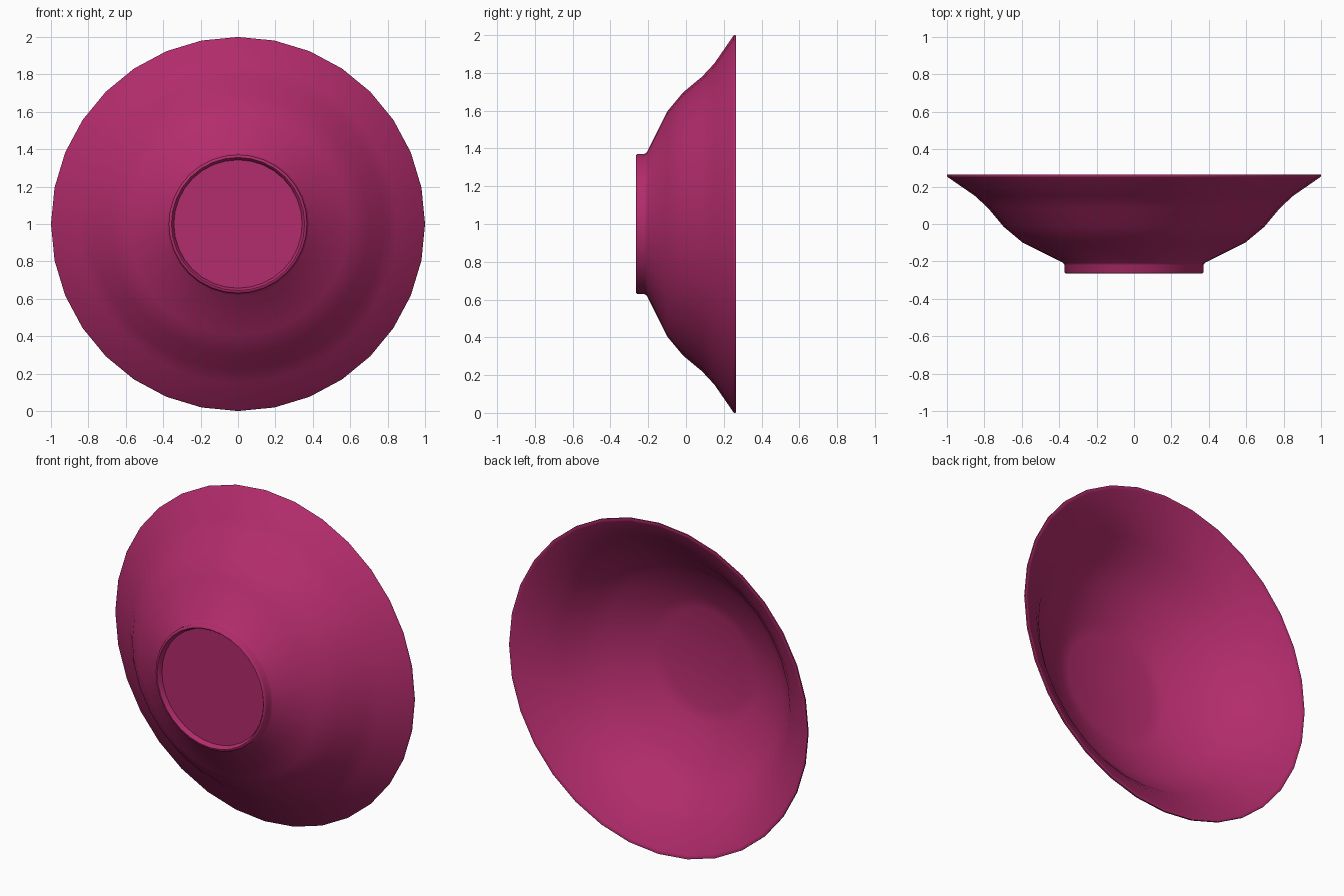
import bpy, bmesh, math

if "Cube" in bpy.data.objects:
    bpy.data.objects.remove(bpy.data.objects["Cube"])

SEGMENTS = 32
CENTRE_Z = 1.0

# Half profile as (radius, y), from the foot recess round the rim to the floor inside
profile = [
    (0.0, -0.237), (0.343, -0.237), (0.350, -0.258), (0.356, -0.265),
    (0.366, -0.264), (0.371, -0.257), (0.371, -0.220), (0.380, -0.207),
    (0.595, -0.100), (0.697, -0.015), (0.780, 0.085), (0.850, 0.150),
    (0.995, 0.250), (1.0, 0.256), (0.999, 0.264), (0.990, 0.265),
    (0.978, 0.260), (0.835, 0.163), (0.765, 0.098), (0.680, 0.000),
    (0.578, -0.082), (0.370, -0.185), (0.30, -0.205), (0.0, -0.207),
]

# Spin the profile around the y axis
bm = bmesh.new()
rings = []
for r, y in profile:
    if r == 0:
        rings.append([bm.verts.new((0, y, CENTRE_Z))] * SEGMENTS)
        continue
    ring = []
    for i in range(SEGMENTS):
        a = 2 * math.pi * i / SEGMENTS
        ring.append(bm.verts.new((r * math.cos(a), y, CENTRE_Z + r * math.sin(a))))
    rings.append(ring)

for lower, upper in zip(rings, rings[1:]):
    for i in range(SEGMENTS):
        j = (i + 1) % SEGMENTS
        corners = dict.fromkeys((lower[i], lower[j], upper[j], upper[i]))
        bm.faces.new(list(corners))
bmesh.ops.recalc_face_normals(bm, faces=bm.faces[:])

mesh = bpy.data.meshes.new("bowl")
bm.to_mesh(mesh)
bm.free()
bowl = bpy.data.objects.new("bowl", mesh)
bpy.context.collection.objects.link(bowl)

# Magenta glaze
glaze = bpy.data.materials.new("magenta_glaze")
glaze.diffuse_color = (0.45, 0.025, 0.15, 1)
glaze.use_nodes = True
glaze.node_tree.nodes["Principled BSDF"].inputs["Base Color"].default_value = glaze.diffuse_color
mesh.materials.append(glaze)

# Smooth shading with crisp foot edges
bpy.context.view_layer.objects.active = bowl
bowl.select_set(True)
bpy.ops.object.shade_smooth_by_angle(angle=math.radians(50))
